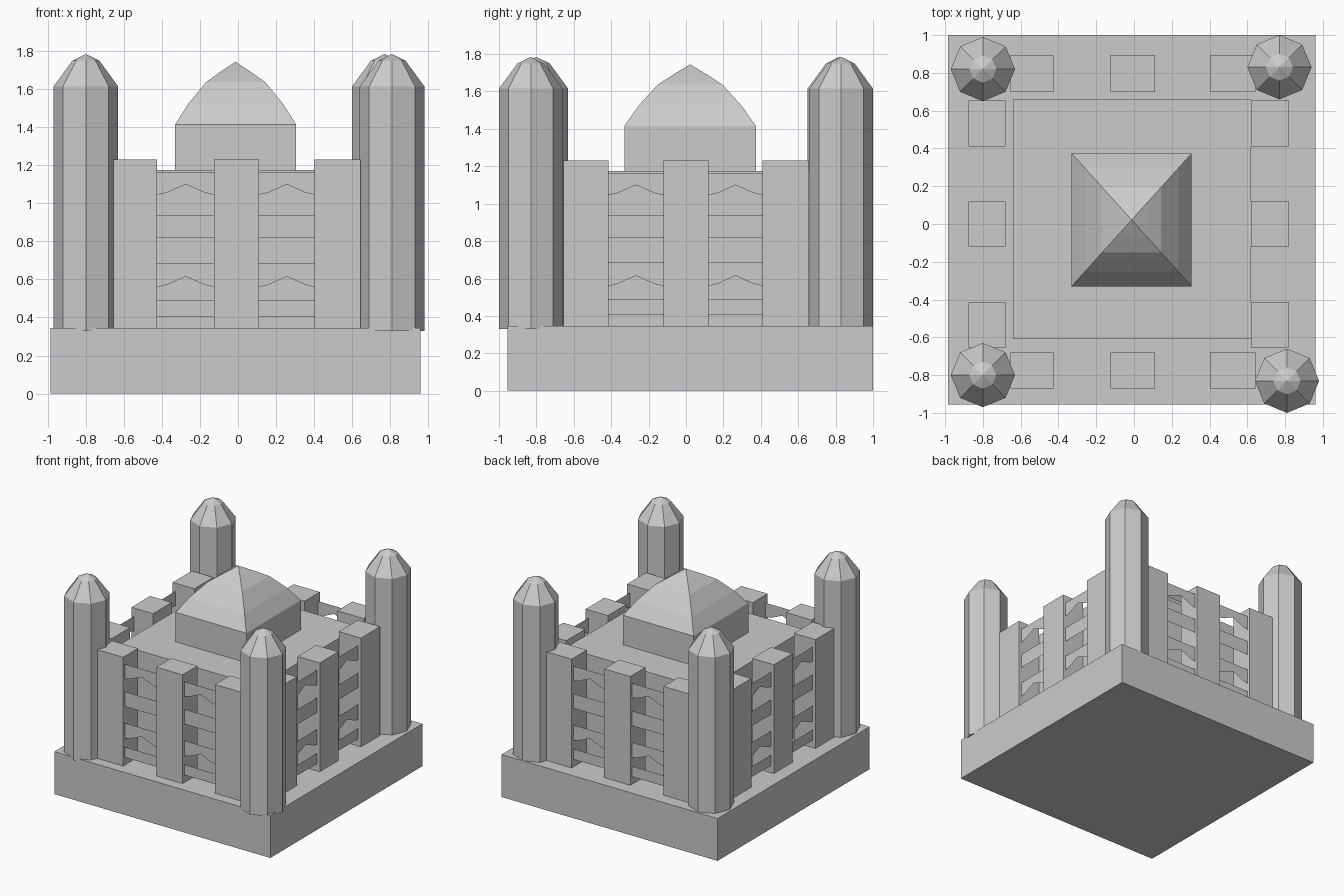
import bpy, bmesh, math

if "Cube" in bpy.data.objects:
    bpy.data.objects.remove(bpy.data.objects["Cube"])

GREY = (0.6, 0.6, 0.6, 1)
stone = bpy.data.materials.new("pale_grey_stone")
stone.use_nodes = True
stone.diffuse_color = GREY
stone.node_tree.nodes["Principled BSDF"].inputs["Base Color"].default_value = GREY

FLOOR, ROOF, PILLAR_TOP = 0.345, 1.175, 1.23


def finish(name, bm, recalc=True):
    if recalc:
        bmesh.ops.recalc_face_normals(bm, faces=bm.faces[:])
    mesh = bpy.data.meshes.new(name)
    bm.to_mesh(mesh)
    bm.free()
    mesh.materials.append(stone)
    ob = bpy.data.objects.new(name, mesh)
    bpy.context.collection.objects.link(ob)
    return ob


def box(name, xs, ys, zs):
    bm = bmesh.new()
    bmesh.ops.create_cube(bm, size=1)
    for v in bm.verts:
        v.co = [r[0] if c < 0 else r[1] for c, r in zip(v.co, (xs, ys, zs))]
    return finish(name, bm)


def lathe(name, centre, radii, profile, sides, turn):
    """Stack polygon rings from (scale, height) pairs, closed by a point."""
    bm = bmesh.new()
    rings = []
    for s, z in profile[:-1]:
        ring = []
        for i in range(sides):
            a = turn + math.tau * i / sides
            ring.append(bm.verts.new((centre[0] + radii[0] * s * math.cos(a),
                                      centre[1] + radii[1] * s * math.sin(a), z)))
        rings.append(ring)
    tip = bm.verts.new((*centre, profile[-1][1]))
    bm.faces.new(rings[0])
    for i in range(sides):
        j = (i + 1) % sides
        for low, high in zip(rings, rings[1:]):
            bm.faces.new((low[i], low[j], high[j], high[i]))
        bm.faces.new((rings[-1][i], rings[-1][j], tip))
    return finish(name, bm)


# Plinth and main hall
box("plinth", (-0.985, 0.96), (-0.955, 1.0), (0, FLOOR))
box("hall", (-0.64, 0.62), (-0.61, 0.66), (FLOOR, ROOF))

# Square dome with curved sides
root2 = math.sqrt(2)
lathe("dome", (-0.0125, 0.022), (0.318 * root2, 0.352 * root2),
      [(1, ROOF), (1, 1.415), (0.78, 1.525), (0.49, 1.637), (0.25, 1.692), (0, 1.745)],
      4, math.pi / 4)

# Corner towers
towers = {"back_right": (-0.80, 0.82), "back_left": (0.77, 0.83),
          "front_right": (-0.80, -0.80), "front_left": (0.81, -0.83)}
for place, centre in towers.items():
    lathe("tower_" + place, centre, (0.17, 0.17),
          [(1, 0.33), (1, 1.615), (0.42, 1.75), (0, 1.785)], 8, 0)

# Pillars, three along each side
X_SPANS = [(-0.655, -0.425), (-0.125, 0.11), (0.403, 0.643)]
Y_SPANS = [(-0.655, -0.415), (-0.12, 0.12), (0.41, 0.655)]
for n in range(3):
    for side, ys in (("front", (-0.87, -0.68)), ("back", (0.70, 0.895))):
        box(f"pillar_{side}_{n}", X_SPANS[n], ys, (FLOOR, PILLAR_TOP))
    for side, xs in (("right", (-0.875, -0.68)), ("left", (0.62, 0.82))):
        box(f"pillar_{side}_{n}", xs, Y_SPANS[n], (FLOOR, PILLAR_TOP))

# Arch curve along the underside of a lintel: (fraction of span, rise)
ARCH = [(0, 0), (0.17, 0.012), (0.5, 0.055), (0.83, 0.012), (1, 0)]


def screen(name, span, place, flip):
    """Thin sills and arched lintels bridging one gap between pillars."""
    bm = bmesh.new()
    for low, high, arched in ((0.405, 0.49, 0), (0.56, 0.685, 1),
                              (0.82, 0.94, 0), (1.045, 1.165, 1)):
        columns = []
        for f, rise in ARCH:
            t = span[0] + f * (span[1] - span[0])
            columns.append([bm.verts.new(place(t, z)) for z in (low + rise * arched, high)])
        for a, b in zip(columns, columns[1:]):
            loop = (a[0], b[0], b[1], a[1])
            bm.faces.new(loop[::-1] if flip else loop)
    finish(name, bm, recalc=False)


# Window screens in every gap
for n in range(2):
    gap_x = (X_SPANS[n][1], X_SPANS[n + 1][0])
    gap_y = (Y_SPANS[n][1], Y_SPANS[n + 1][0])
    screen(f"screen_front_{n}", gap_x, lambda t, z: (t, -0.845, z), False)
    screen(f"screen_back_{n}", gap_x, lambda t, z: (t, 0.87, z), True)
    screen(f"screen_left_{n}", gap_y, lambda t, z: (0.795, t, z), False)
    screen(f"screen_right_{n}", gap_y, lambda t, z: (-0.85, t, z), True)
